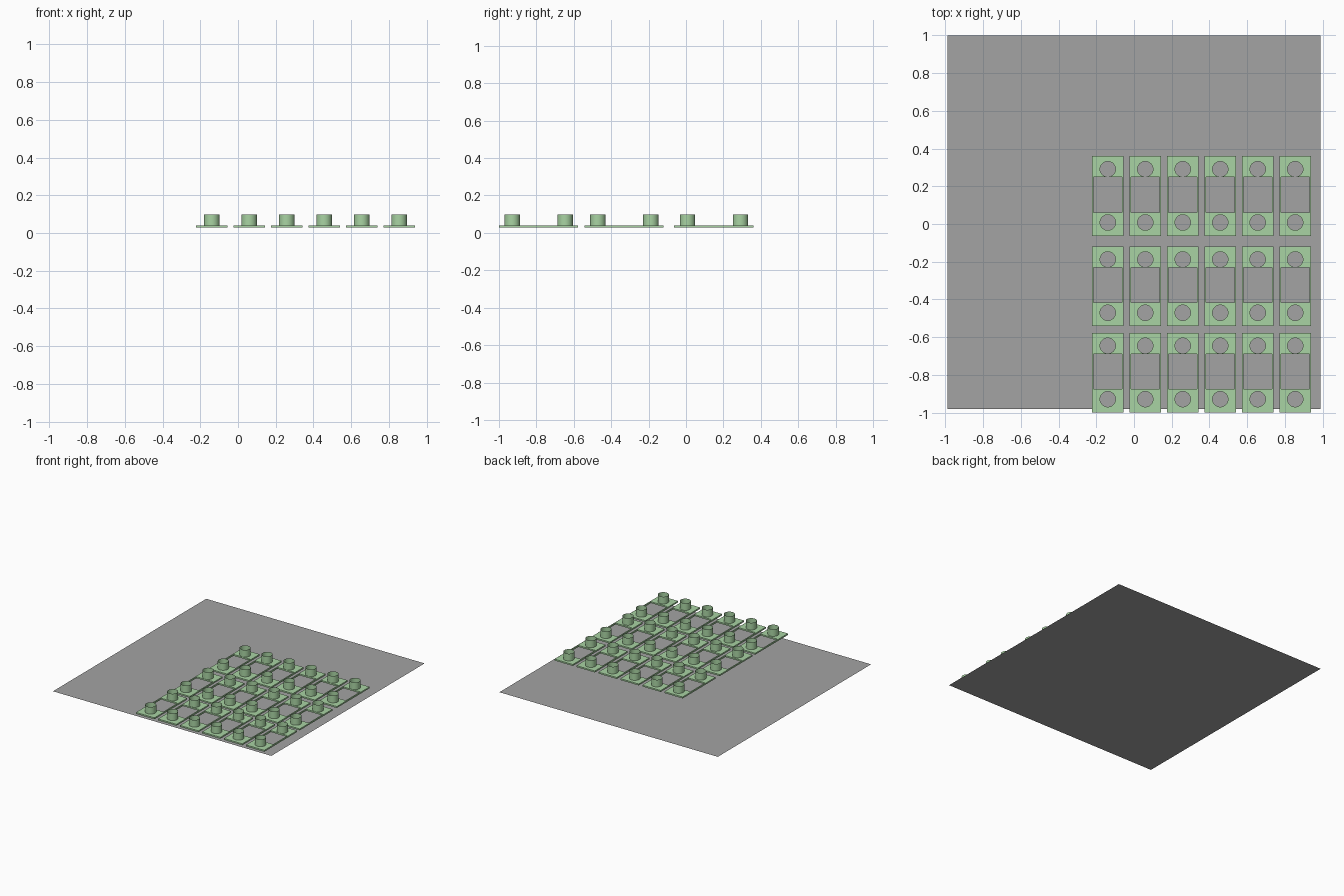
import bpy, bmesh, math

if "Cube" in bpy.data.objects:
    bpy.data.objects.remove(bpy.data.objects["Cube"])


def material(name, rgb):
    m = bpy.data.materials.new(name)
    m.diffuse_color = (*rgb, 1)
    m.use_nodes = True
    m.node_tree.nodes["Principled BSDF"].inputs["Base Color"].default_value = m.diffuse_color
    return m


GREY = material("grey", (0.37, 0.37, 0.37))
GREEN = material("pale green", (0.397, 0.658, 0.366))

PLATE_Z0, PLATE_Z1, TUBE_TOP = 0.028, 0.04, 0.098
HALF_W, LENGTH = 0.083, 0.423
RADIUS, SEGS = 0.041, 32
TUBE_Y = (0.071, 0.354)
COLUMNS = [-0.139 + 0.1988 * i for i in range(6)]
ROWS = (-1.0, -0.542, -0.063)


def place(name, mesh, loc=(0, 0, 0)):
    ob = bpy.data.objects.new(name, mesh)
    ob.location = loc
    bpy.context.collection.objects.link(ob)
    return ob


def rect(x, y0, y1):
    return [(-x, y0), (x, y0), (x, y1), (-x, y1)]


def circle(cy):
    angles = [2 * math.pi * i / SEGS for i in range(SEGS)]
    return [(RADIUS * math.cos(a), cy + RADIUS * math.sin(a)) for a in angles]


# Plate: filled outline with a rectangular window and two round holes
def plate_mesh():
    curve = bpy.data.curves.new("plate_outline", 'CURVE')
    curve.dimensions = '2D'
    curve.fill_mode = 'BOTH'
    curve.extrude = (PLATE_Z1 - PLATE_Z0) / 2
    loops = [rect(HALF_W, 0, LENGTH), rect(0.075, 0.125, 0.311)]
    loops += [circle(y) for y in TUBE_Y]
    for pts in loops:
        s = curve.splines.new('POLY')
        s.points.add(len(pts) - 1)
        for p, (x, y) in zip(s.points, pts):
            p.co = (x, y, 0, 1)
        s.use_cyclic_u = True
    tmp = place("plate_outline", curve)
    mesh = bpy.data.meshes.new_from_object(tmp)
    bpy.data.objects.remove(tmp)
    for p in mesh.polygons:
        p.use_smooth = False
    mesh.materials.clear()
    mesh.materials.append(GREEN)
    return mesh


# Tube: open thin-walled cylinder standing on the plate
def tube_mesh():
    mesh = bpy.data.meshes.new("tube")
    bm = bmesh.new()
    bmesh.ops.create_cone(bm, cap_ends=False, segments=SEGS, radius1=RADIUS,
                          radius2=RADIUS, depth=TUBE_TOP - PLATE_Z1)
    for f in bm.faces:
        f.smooth = True
    bm.to_mesh(mesh)
    bm.free()
    mesh.materials.append(GREEN)
    return mesh


# Flat base sheet
base = bpy.data.meshes.new("base_sheet")
base.from_pydata([(-0.988, -0.98, 0), (0.988, -0.98, 0), (0.988, 1, 0), (-0.988, 1, 0)],
                 [], [(0, 1, 2, 3)])
base.materials.append(GREY)
place("base_sheet", base)

# Grid of plates, each with two tubes
plate, tube = plate_mesh(), tube_mesh()
for y in ROWS:
    for x in COLUMNS:
        place("plate", plate, (x, y, (PLATE_Z0 + PLATE_Z1) / 2))
        for ty in TUBE_Y:
            place("tube", tube, (x, y + ty, (PLATE_Z1 + TUBE_TOP) / 2))
